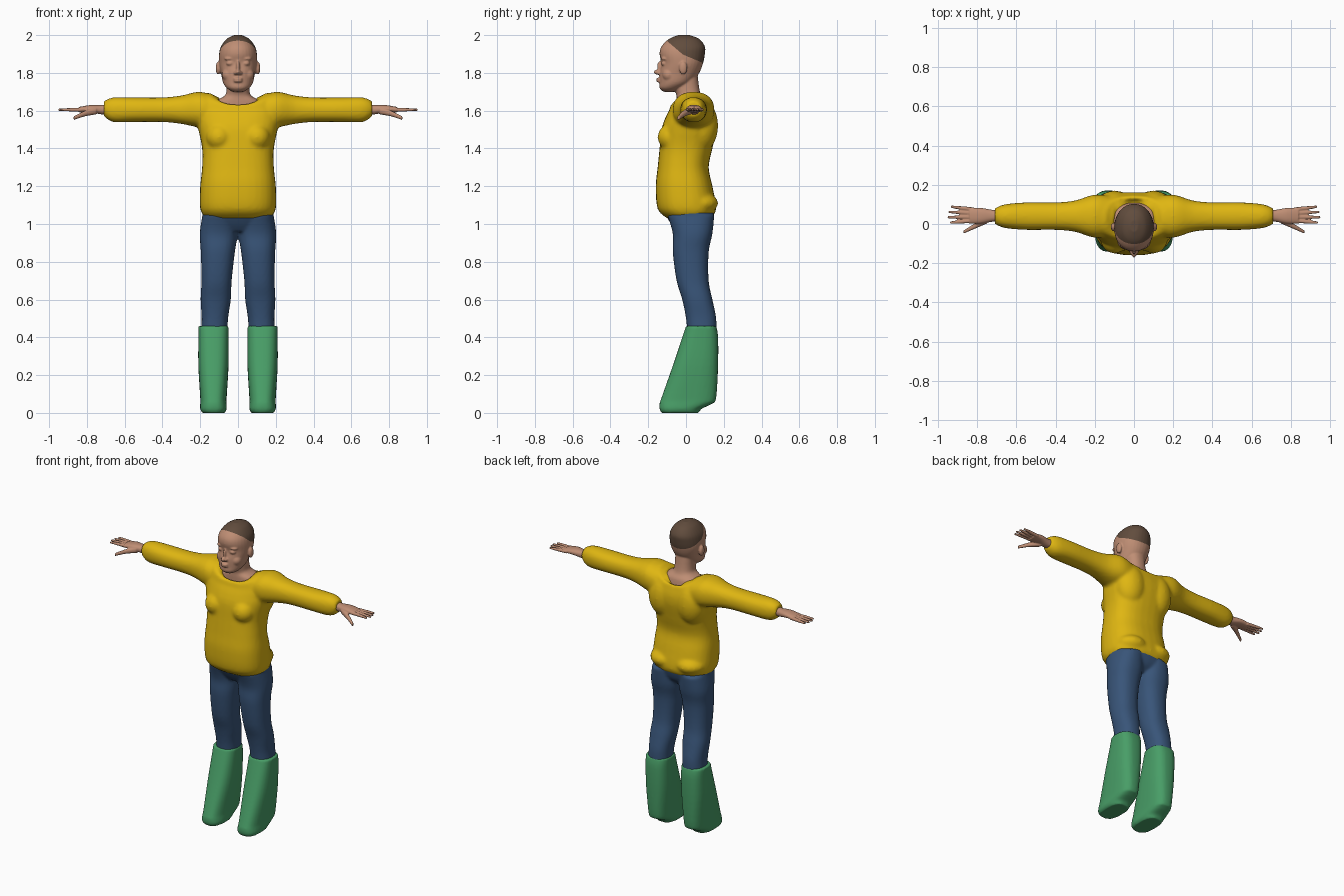
import bpy, bmesh, math
from mathutils import Matrix, Vector

default_cube = bpy.data.objects.get("Cube")
if default_cube:
    bpy.data.objects.remove(default_cube)


def material(name, *rgb):
    mat = bpy.data.materials.new(name)
    mat.use_nodes = True
    mat.diffuse_color = (*rgb, 1)
    mat.node_tree.nodes["Principled BSDF"].inputs["Base Color"].default_value = (*rgb, 1)
    return mat


yellow = material("yellow_knit", 0.74, 0.47, 0.006)
blue = material("blue_denim", 0.04, 0.09, 0.19)
green = material("green_rubber", 0.065, 0.34, 0.135)
skin = material("skin", 0.52, 0.27, 0.175)
brown = material("brown_hair", 0.12, 0.073, 0.047)


def smooth_rings(rows, steps=4):
    """Interpolate ring parameters along a smooth spline."""
    rows = [Vector(row) for row in rows]
    padded = [rows[0], *rows, rows[-1]]
    result = []
    for before, start, end, after in zip(padded, padded[1:], padded[2:], padded[3:]):
        leave, arrive = (end - before) / 2, (after - start) / 2
        for step in range(steps):
            t = step / steps
            ease = t * t * (3 - 2 * t)
            result.append(start.lerp(end, ease) + leave * t * (1 - t) ** 2 - arrive * t * t * (1 - t))
    return result + [rows[-1]]


def loft(bm, axis, rings, middle=0, slope=0, power=2.3, lift=None, sides=32):
    """Closed loft along x or z; each ring is (position, half width, low edge, high edge)."""
    loops = []
    for position, half, low, high in smooth_rings(rings):
        loop = []
        for k in range(sides):
            angle = math.tau * k / sides
            c, s = math.cos(angle), math.sin(angle)
            u = middle + slope * position + half * math.copysign(abs(c) ** (2 / power), c)
            v = (low + high) / 2 + (high - low) / 2 * math.copysign(abs(s) ** (2 / power), s)
            t = position + (lift(position) * c * c if lift else 0)
            loop.append(bm.verts.new((u, v, t) if axis == "z" else (t, u, v)))
        loops.append(loop)
    for lower, upper in zip(loops, loops[1:]):
        for k in range(sides):
            bm.faces.new((lower[k - 1], lower[k], upper[k], upper[k - 1]))
    bm.faces.new(loops[0][::-1])
    bm.faces.new(loops[-1])


def blob(bm, centre, size):
    place = Matrix.Translation(centre) @ Matrix.Diagonal((*size, 1))
    bmesh.ops.create_uvsphere(bm, u_segments=24, v_segments=16, radius=1, matrix=place)


def flip(bm, verts):
    bmesh.ops.scale(bm, vec=(-1, 1, 1), verts=verts)


def mirror(bm):
    """Add the other half of everything built so far."""
    copy = bmesh.ops.duplicate(bm, geom=bm.verts[:] + bm.edges[:] + bm.faces[:])["geom"]
    flip(bm, [item for item in copy if isinstance(item, bmesh.types.BMVert)])


def finish(name, bm, materials, voxel, softness):
    """Fuse the overlapping volumes into one smooth surface."""
    bmesh.ops.recalc_face_normals(bm, faces=bm.faces)
    mesh = bpy.data.meshes.new(name)
    bm.to_mesh(mesh)
    bm.free()
    part = bpy.data.objects.new(name, mesh)
    bpy.context.collection.objects.link(part)
    fuse = part.modifiers.new("fuse", "REMESH")
    fuse.mode = "VOXEL"
    fuse.voxel_size = voxel
    soften = part.modifiers.new("soften", "SMOOTH")
    soften.iterations = softness
    bpy.context.view_layer.update()
    evaluated = part.evaluated_get(bpy.context.evaluated_depsgraph_get())
    baked = bpy.data.meshes.new_from_object(evaluated)
    part.modifiers.clear()
    part.data = baked
    baked.materials.clear()
    for mat in materials:
        baked.materials.append(mat)
    for polygon in baked.polygons:
        polygon.use_smooth = True
        polygon.material_index = 0
    return part


def collar_lift(height):
    """Raise the collar rings towards the shoulders."""
    return min(0.06, max(0, height - 1.56) * 1.2)


# Sweater: sleeves, chest and back bulges mirrored, then the trunk with a scooped neck
bm = bmesh.new()
loft(bm, "x", [(0.1, 0.1, 1.5, 1.67), (0.2, 0.11, 1.51, 1.7), (0.3, 0.08, 1.53, 1.68), (0.4, 0.07, 1.54, 1.67),
               (0.55, 0.07, 1.54, 1.67), (0.66, 0.06, 1.54, 1.67), (0.71, 0.04, 1.57, 1.65)], middle=0.04)
blob(bm, (0.1, -0.08, 1.46), (0.07, 0.07, 0.07))
blob(bm, (0.1, 0.08, 1.52), (0.1, 0.09, 0.14))
blob(bm, (0.09, 0.07, 1.11), (0.1, 0.1, 0.06))
mirror(bm)
loft(bm, "z", [(1.03, 0.17, -0.1, 0.13), (1.08, 0.2, -0.15, 0.16), (1.2, 0.2, -0.16, 0.14),
               (1.3, 0.19, -0.15, 0.12), (1.4, 0.19, -0.14, 0.14), (1.5, 0.21, -0.13, 0.16),
               (1.56, 0.22, -0.11, 0.16), (1.6, 0.21, -0.09, 0.15), (1.63, 0.18, -0.08, 0.14),
               (1.63, 0.14, -0.06, 0.13), (1.6, 0.11, -0.05, 0.11)], power=2.5, lift=collar_lift)
finish("sweater", bm, [yellow], voxel=0.01, softness=5)

# Trousers: two legs joined by the hips
bm = bmesh.new()
loft(bm, "z", [(0.4, 0.07, 0.01, 0.16), (0.5, 0.07, 0, 0.16), (0.6, 0.08, -0.02, 0.14), (0.7, 0.08, -0.05, 0.12),
               (0.85, 0.09, -0.07, 0.12), (0.95, 0.1, -0.07, 0.14), (1.05, 0.09, -0.1, 0.15)],
     middle=0.145, slope=-0.045)
mirror(bm)
loft(bm, "z", [(0.96, 0.1, -0.05, 0.09), (1, 0.17, -0.08, 0.13), (1.06, 0.19, -0.11, 0.15), (1.1, 0.18, -0.1, 0.15)])
finish("trousers", bm, [blue], voxel=0.009, softness=4)

for side in ("left", "right"):
    # Boot: sloping front, raised heel
    boot = bmesh.new()
    loft(boot, "z", [(0, 0.06, -0.13, 0.07), (0.02, 0.07, -0.14, 0.08), (0.05, 0.07, -0.14, 0.14),
                     (0.08, 0.07, -0.13, 0.16), (0.25, 0.08, -0.07, 0.17), (0.4, 0.08, -0.02, 0.17),
                     (0.46, 0.08, 0, 0.16)], middle=0.13, power=2.7)

    # Hand: wrist and palm, four fanned fingers, thumb pointing forward and down
    hand = bmesh.new()
    loft(hand, "x", [(0.67, 0.03, 1.58, 1.64), (0.72, 0.03, 1.58, 1.63), (0.78, 0.04, 1.59, 1.63),
                     (0.84, 0.04, 1.59, 1.62)], middle=0.042)
    for finger in range(4):
        root, fan = 0.017 + 0.019 * finger, (finger - 1.2) * 0.07
        tip = 0.955 - 0.012 * abs(finger - 1.3)
        rings = [(x, r, 1.605 - r, 1.605 + r) for x, r in ((0.82, 0.011), (0.89, 0.009), (tip, 0.006))]
        loft(hand, "x", rings, middle=root - fan * 0.82, slope=fan, sides=12)
    loft(hand, "x", [(0.75, 0.02, 1.58, 1.62), (0.81, 0.014, 1.57, 1.6), (0.87, 0.008, 1.55, 1.57)],
         middle=0.42, slope=-0.53, sides=16)

    if side == "right":
        flip(boot, boot.verts)
        flip(hand, hand.verts)
    finish(side + "_boot", boot, [green], voxel=0.008, softness=3)
    finish(side + "_hand", hand, [skin], voxel=0.004, softness=2)

# Head and neck: ears, eyelids, brows, nostrils and cheeks mirrored
bm = bmesh.new()
blob(bm, (0.105, -0.015, 1.825), (0.013, 0.022, 0.035))
blob(bm, (0.042, -0.113, 1.85), (0.021, 0.02, 0.013))
blob(bm, (0.042, -0.112, 1.875), (0.03, 0.02, 0.01))
blob(bm, (0.013, -0.143, 1.8), (0.01, 0.014, 0.01))
blob(bm, (0.05, -0.09, 1.79), (0.035, 0.035, 0.035))
mirror(bm)

# Nose, lips, skull and flared neck
blob(bm, (0, -0.147, 1.804), (0.014, 0.025, 0.014))
blob(bm, (0, -0.137, 1.83), (0.01, 0.017, 0.034))
for lip_height in (1.769, 1.756):
    blob(bm, (0, -0.137, lip_height), (0.025, 0.02, 0.007))
loft(bm, "z", [(1.7, 0.03, -0.12, -0.06), (1.72, 0.06, -0.14, -0.02), (1.75, 0.08, -0.14, 0.03),
               (1.8, 0.09, -0.14, 0.07), (1.85, 0.1, -0.13, 0.09), (1.9, 0.1, -0.14, 0.1),
               (1.94, 0.09, -0.13, 0.1), (1.98, 0.06, -0.09, 0.07), (2, 0.02, -0.04, 0.02)], power=2.15)
loft(bm, "z", [(1.6, 0.15, -0.05, 0.11), (1.65, 0.12, -0.05, 0.1), (1.68, 0.07, -0.05, 0.08),
               (1.72, 0.06, -0.06, 0.07), (1.8, 0.06, -0.05, 0.06)])
head = finish("head", bm, [skin, brown], voxel=0.005, softness=4)

# Hairline: cut along two slopes and colour everything above both
slopes = [(Vector((0, -0.13, 1.945)), Vector((0, 0.42, 1))), (Vector((0, -0.02, 1.9)), Vector((0, 0.86, 1)))]
bm = bmesh.new()
bm.from_mesh(head.data)
for point, normal in slopes:
    everything = bm.verts[:] + bm.edges[:] + bm.faces[:]
    bmesh.ops.bisect_plane(bm, geom=everything, plane_co=point, plane_no=normal.normalized())
for face in bm.faces:
    centre = face.calc_center_median()
    face.material_index = int(all((centre - point).dot(normal) > 0 for point, normal in slopes))
bm.to_mesh(head.data)
bm.free()
